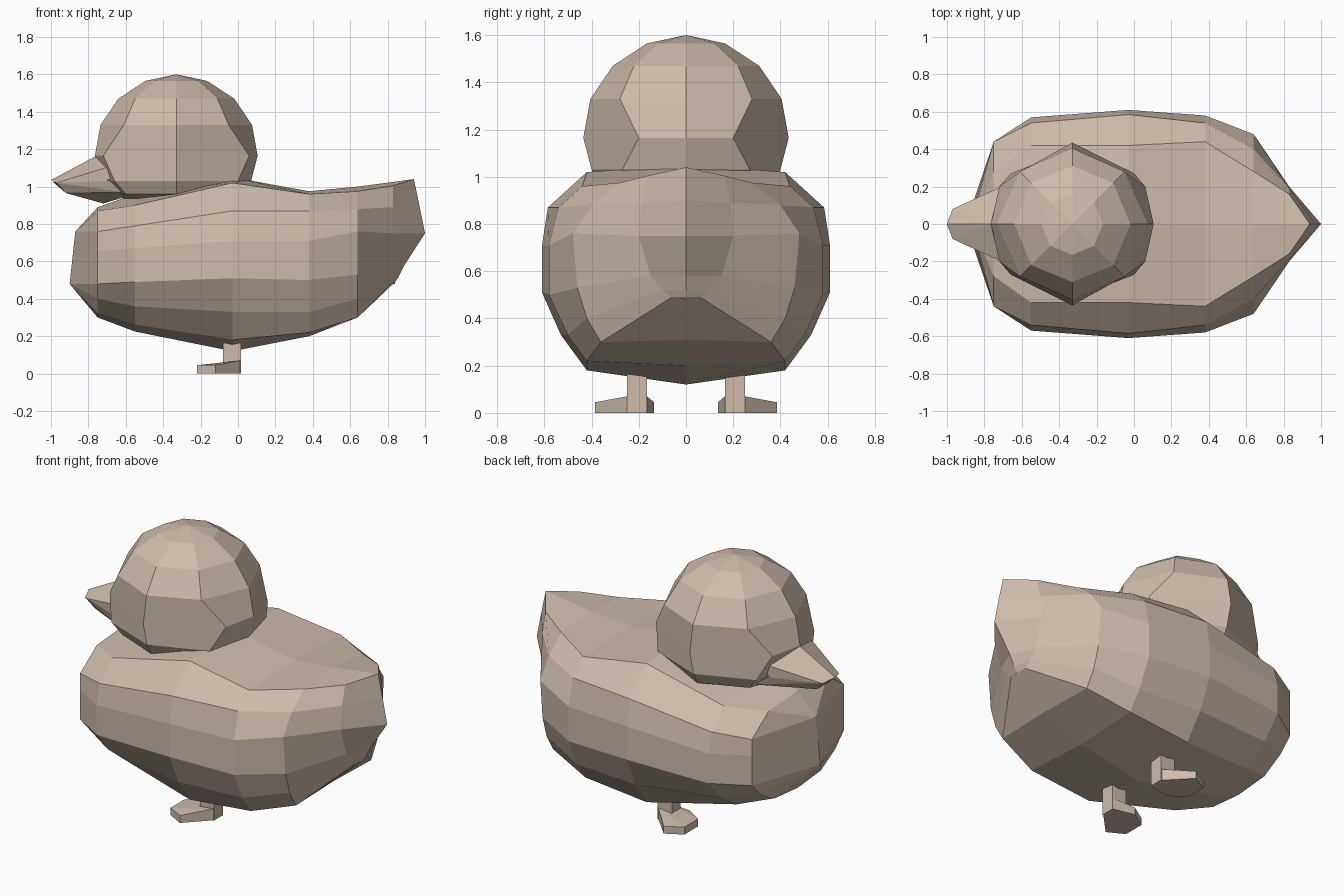
import bpy, bmesh, math

if "Cube" in bpy.data.objects:
    bpy.data.objects.remove(bpy.data.objects["Cube"])

mat = bpy.data.materials.new("warm_beige")
mat.diffuse_color = (0.61, 0.50, 0.41, 1)
mat.use_nodes = True
mat.node_tree.nodes["Principled BSDF"].inputs["Base Color"].default_value = mat.diffuse_color


def finish(name, bm):
    bmesh.ops.remove_doubles(bm, verts=bm.verts, dist=0.0005)
    bmesh.ops.recalc_face_normals(bm, faces=bm.faces)
    me = bpy.data.meshes.new(name)
    bm.to_mesh(me)
    bm.free()
    me.materials.append(mat)
    ob = bpy.data.objects.new(name, me)
    bpy.context.collection.objects.link(ob)
    return ob


def loft(name, rings, cap=False):
    """Skin a list of closed rings with equal point counts."""
    bm = bmesh.new()
    vs = [[bm.verts.new(p) for p in r] for r in rings]
    for a, b in zip(vs, vs[1:]):
        n = len(a)
        for i in range(n):
            j = (i + 1) % n
            bm.faces.new((a[i], a[j], b[j], b[i]))
    if cap:
        bm.faces.new(vs[0])
        bm.faces.new(vs[-1])
    bmesh.ops.remove_doubles(bm, verts=bm.verts, dist=0.0005)
    bmesh.ops.dissolve_degenerate(bm, edges=bm.edges, dist=0.0005)
    return finish(name, bm)


def hull(name, pts):
    bm = bmesh.new()
    for p in pts:
        bm.verts.new(p)
    bmesh.ops.convex_hull(bm, input=bm.verts)
    return finish(name, bm)


# Body: cross-sections along x, half outline (y, z) from keel up to the back
sections = [
    (-0.75, [(0, .30), (.22, .32), (.36, .40), (.44, .48), (.44, .66), (.44, .76), (.28, .87), (0, .89)]),
    (-0.55, [(0, .225), (.30, .26), (.46, .36), (.57, .49), (.57, .67), (.54, .79), (.42, .90), (0, .96)]),
    (-0.03, [(0, .12), (.42, .18), (.53, .33), (.61, .51), (.61, .71), (.585, .87), (.42, 1.02), (0, 1.05)]),
    (0.38, [(0, .20), (.42, .22), (.50, .33), (.58, .50), (.58, .71), (.54, .87), (.44, .96), (0, .975)]),
    (0.64, [(0, .31), (.36, .30), (.42, .40), (.46, .53), (.48, .76), (.40, .88), (.28, .975), (0, 1.0)]),
    (0.83, [(0, .48), (.06, .49), (.10, .52), (.15, .58), (.20, .75), (.19, .89), (.16, 1.005), (0, 1.025)]),
]


def ring(half):
    return half + [(x, -y, z) for x, y, z in half[-2:0:-1]]


breast = [(-.90, 0, .48)] * 4 + [(-.885, 0, .62)] + [(-.87, 0, .76)] * 3
tail = [(.84, 0, .48), (.84, 0, .49), (.86, 0, .52), (.89, 0, .58),
        (1.0, 0, .75), (.97, 0, .90), (.94, 0, 1.04), (.94, 0, 1.04)]
rings = [ring(breast)]
rings += [ring([(x, y, z) for y, z in pts]) for x, pts in sections]
rings.append(ring(tail))
loft("body", rings)

# Head: eight-sided stacked rings (z, main radius, diagonal x, diagonal y)
HX = -0.33
levels = [(.93, .26, .18, .18), (.96, .36, .27, .25), (1.03, .40, .33, .27),
          (1.165, .435, .39, .20), (1.33, .405, .28, .28),
          (1.47, .31, .22, .22), (1.565, .165, .117, .117), (1.60, .001, .0007, .0007)]
head_rings = []
for z, r, dx, dy in levels:
    head_rings.append([(HX + x, y, z) for x, y in (
        (r, 0), (dx, dy), (0, r), (-dx, dy), (-r, 0), (-dx, -dy), (0, -r), (dx, -dy))])
loft("head", head_rings, cap=True)

# Beak: upper and lower wedges
upper, lower = [(-1.0, 0, 1.035), (-.765, 0, 1.16), (-.60, 0, 1.16)], [(-.99, 0, 1.025), (-.72, 0, .91), (-.55, 0, .96)]
for s in (1, -1):
    upper += [(-.97, s * .08, 1.02), (-.71, s * .20, 1.10), (-.70, s * .20, 1.03), (-.60, s * .18, 1.10)]
    lower += [(-.97, s * .075, 1.02), (-.92, s * .06, .965), (-.70, s * .20, 1.04), (-.60, s * .22, .97)]
hull("upper_beak", upper)
hull("lower_beak", lower)

# Legs and webbed feet, mirrored left and right
for s, side in ((1, "left"), (-1, "right")):
    hull(side + "_leg", [(x, s * y, z) for x in (-.08, .015) for y in (.165, .25) for z in (.0, .24)])
    outline = [(.01, .165), (.01, .25), (-.12, .385), (-.22, .33), (-.22, .20), (-.12, .135)]
    foot = [(x, s * y, 0) for x, y in outline]
    foot += [(x, s * y, .07 if x > 0 else .045) for x, y in outline]
    hull(side + "_foot", foot)
